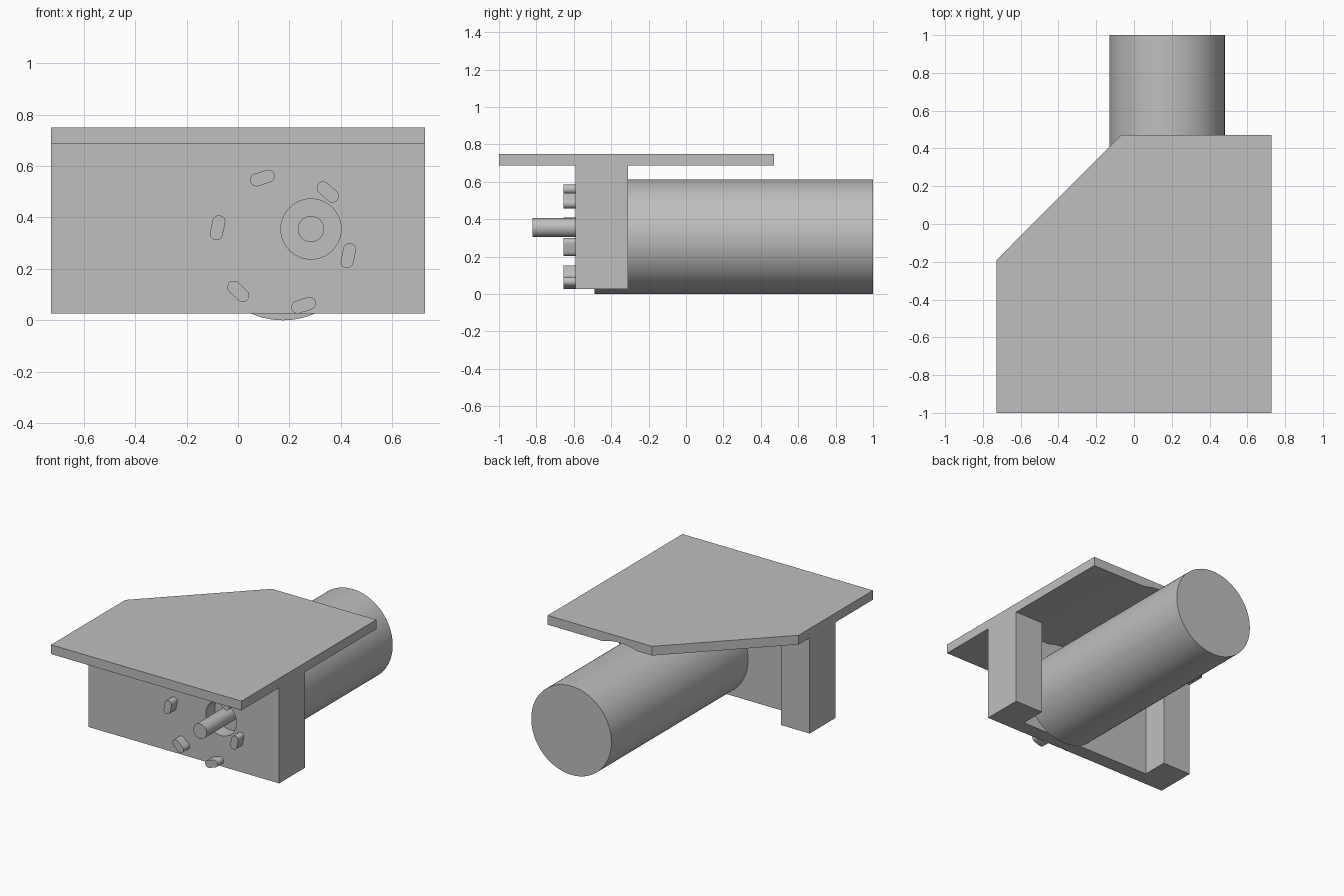
import bpy, bmesh
from math import cos, sin, pi, radians
from mathutils import Matrix

if "Cube" in bpy.data.objects:
    bpy.data.objects.remove(bpy.data.objects["Cube"])

grey = bpy.data.materials.new("plain grey")
grey.use_nodes = True
grey.diffuse_color = (0.52, 0.52, 0.52, 1)
grey.node_tree.nodes["Principled BSDF"].inputs["Base Color"].default_value = grey.diffuse_color


def prism(name, outline, start, end, axis="Z", smooth=False):
    """Extrude a closed 2D outline along Z (x, y points) or Y (x, z points)."""
    bm = bmesh.new()
    def place(p, d):
        return (p[0], p[1], d) if axis == "Z" else (p[0], d, p[1])
    low = [bm.verts.new(place(p, start)) for p in outline]
    high = [bm.verts.new(place(p, end)) for p in outline]
    bm.faces.new(low)
    bm.faces.new(high)
    for i in range(len(outline)):
        j = (i + 1) % len(outline)
        bm.faces.new((low[i], low[j], high[j], high[i]))
    bmesh.ops.recalc_face_normals(bm, faces=bm.faces)
    mesh = bpy.data.meshes.new(name)
    bm.to_mesh(mesh)
    bm.free()
    mesh.materials.append(grey)
    obj = bpy.data.objects.new(name, mesh)
    bpy.context.collection.objects.link(obj)
    if smooth:
        soften(obj)
    return obj


def select(obj):
    bpy.ops.object.select_all(action="DESELECT")
    obj.select_set(True)
    bpy.context.view_layer.objects.active = obj


def soften(obj):
    select(obj)
    bpy.ops.object.shade_smooth_by_angle(angle=radians(30))


def circle(cx, cz, r, n=96):
    return [(cx + r * cos(2 * pi * i / n), cz + r * sin(2 * pi * i / n)) for i in range(n)]


def slot(cx, cz, angle, half, r, n=12):
    """Rounded bar outline, long side turned by angle."""
    pts = []
    for side in (0, 1):
        for i in range(n + 1):
            a = -pi / 2 + pi * i / n + side * pi
            x = r * cos(a) + (half if side == 0 else -half)
            z = r * sin(a)
            pts.append((cx + x * cos(angle) - z * sin(angle),
                        cz + x * sin(angle) + z * cos(angle)))
    return pts


def cut(obj, cutter):
    cutter.hide_render = True
    mod = obj.modifiers.new("cut", "BOOLEAN")
    mod.operation = "DIFFERENCE"
    mod.solver = "EXACT"
    mod.object = cutter
    select(obj)
    bpy.ops.object.modifier_apply(modifier="cut")
    bpy.data.objects.remove(cutter)
    soften(obj)


LEFT, RIGHT = 0.727, -0.727
MOTOR = (0.175, 0.306)
SHAFT = (0.284, 0.355)
FRONT, INNER, BACK = -0.59, -0.49, -0.31
BASE, UNDER, TOP = 0.026, 0.686, 0.75

# Top plate with one clipped corner and a shallow clearance groove underneath
plate = prism("top_plate", [(RIGHT, -1), (LEFT, -1), (LEFT, 0.47), (-0.07, 0.47), (RIGHT, -0.19)],
              UNDER, TOP)
cut(plate, prism("groove_cutter", circle(*MOTOR, 0.402), INNER, 0.6, "Y"))

# Front wall with returns at both ends, pierced for the shaft
wall = prism("front_wall", [(RIGHT, FRONT), (LEFT, FRONT), (LEFT, BACK), (0.51, BACK),
                            (0.51, INNER), (-0.51, INNER), (-0.51, BACK), (RIGHT, BACK)],
             BASE, UNDER)
cut(wall, prism("shaft_hole_cutter", circle(*SHAFT, 0.117), -0.7, -0.4, "Y"))

# Motor body and its offset shaft
prism("motor_body", circle(*MOTOR, 0.306), INNER, 1.0, "Y", True)
prism("motor_shaft", circle(*SHAFT, 0.051, 48), -0.82, INNER, "Y", True)

# Ring of six rounded lugs through the wall
for k in range(6):
    a = radians(48 + 60 * k)
    prism(f"mounting_lug_{k + 1}",
          slot(MOTOR[0] + 0.26 * cos(a), MOTOR[1] + 0.26 * sin(a), a + pi / 2, 0.024, 0.025),
          -0.655, -0.5, "Y", True)
